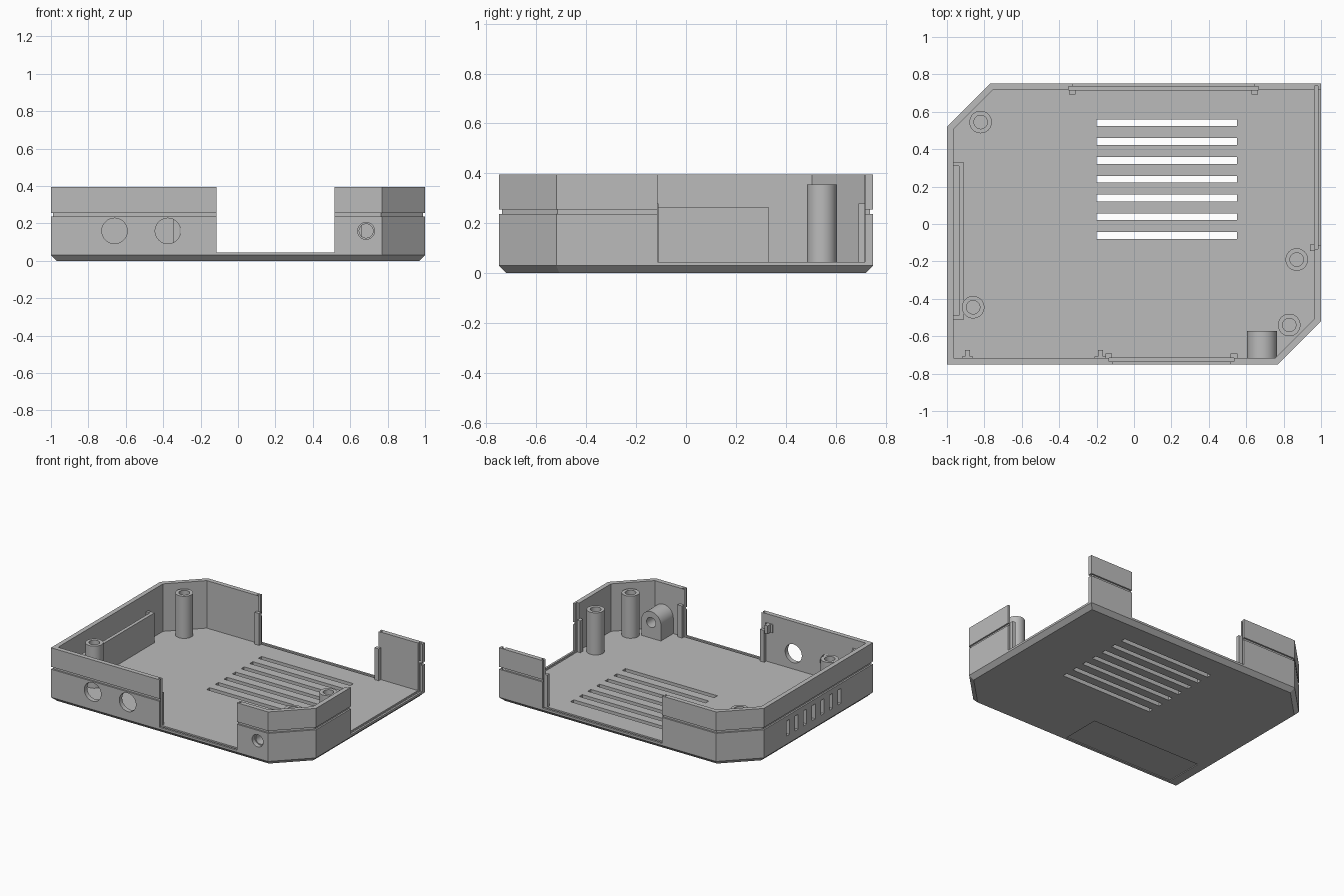
import bpy, bmesh, math
from mathutils import Vector, Matrix

if "Cube" in bpy.data.objects:
    bpy.data.objects.remove(bpy.data.objects["Cube"])

mat = bpy.data.materials.new("grey_plastic")
mat.diffuse_color = (0.5, 0.5, 0.5, 1)
mat.use_nodes = True
mat.node_tree.nodes["Principled BSDF"].inputs["Base Color"].default_value = mat.diffuse_color

OUTLINE = [(-1, -.75), (.77, -.75), (1, -.52), (1, .75), (-.77, .75), (-1, .52)]
FLOOR, TOP = .045, .395


def inset(points, d):
    """Offset a convex counter-clockwise outline inwards by d."""
    out = []
    n = len(points)
    for i in range(n):
        a, b, c = (Vector(points[j % n]) for j in (i - 1, i, i + 1))
        e, f = (b - a).normalized(), (c - b).normalized()
        n1, n2 = Vector((-e.y, e.x)), Vector((-f.y, f.x))
        out.append(b + (n1 + n2) * d / (1 + n1.dot(n2)))
    return out


def finish(name, bm):
    bmesh.ops.recalc_face_normals(bm, faces=bm.faces)
    me = bpy.data.meshes.new(name)
    bm.to_mesh(me)
    bm.free()
    me.materials.append(mat)
    ob = bpy.data.objects.new(name, me)
    bpy.context.collection.objects.link(ob)
    return ob


def box(name, x0, x1, y0, y1, z0, z1):
    bm = bmesh.new()
    m = Matrix.Translation(((x0 + x1) / 2, (y0 + y1) / 2, (z0 + z1) / 2))
    bmesh.ops.create_cube(bm, size=1, matrix=m @ Matrix.Diagonal((x1 - x0, y1 - y0, z1 - z0, 1)))
    return finish(name, bm)


def cylinder(name, r, depth, centre, along_y=False):
    bm = bmesh.new()
    m = Matrix.Translation(centre)
    if along_y:
        m = m @ Matrix.Rotation(math.pi / 2, 4, 'X')
    bmesh.ops.create_cone(bm, cap_ends=True, segments=48, radius1=r, radius2=r, depth=depth, matrix=m)
    return finish(name, bm)


def cut(ob, *cutters):
    for c in cutters:
        c.hide_render = True
        mod = ob.modifiers.new("cut", 'BOOLEAN')
        mod.operation, mod.solver, mod.object = 'DIFFERENCE', 'EXACT', c
        bpy.context.view_layer.objects.active = ob
        bpy.ops.object.modifier_apply(modifier=mod.name)
        bpy.data.objects.remove(c)


def smooth(ob):
    bpy.ops.object.select_all(action='DESELECT')
    ob.select_set(True)
    bpy.context.view_layer.objects.active = ob
    bpy.ops.object.shade_smooth_by_angle(angle=math.radians(30))


# Tray: floor, bevelled bottom edge, grooved outer wall and inner wall
bm = bmesh.new()
rings = []
for d, z in [(.03, 0), (0, .03), (0, .237), (.012, .237), (.012, .255), (0, .255),
             (0, TOP), (.034, TOP), (.034, FLOOR)]:
    rings.append([bm.verts.new((p.x, p.y, z)) for p in inset(OUTLINE, d)])
for a, b in zip(rings, rings[1:]):
    for i in range(6):
        j = (i + 1) % 6
        bm.faces.new((a[i], a[j], b[j], b[i]))
bm.faces.new(rings[0])
bm.faces.new(rings[-1])
tray = finish("case_tray", bm)

# Wall openings for the front, back and right connector panels
cut(tray,
    box("front_gap", -.115, .515, -.8, -.70, FLOOR, .5),
    box("back_gap", -.33, .645, .70, .8, FLOOR, .5),
    box("right_gap", .95, 1.1, -.115, .718, FLOOR, .5))
# Slots that hold the panels
cut(tray,
    box("front_slot", -.135, .535, -.735, -.717, .033, .5),
    box("back_slot", -.35, .665, .717, .735, .033, .5),
    box("right_slot", .965, .985, -.135, .738, .033, .5))
# Floor vents, side vents and underside recess
for i in range(7):
    y = -.062 + i * .1005
    cut(tray, box("floor_vent", -.2, .55, y - .018, y + .018, -.1, .1))
    y = -.36 + i * .1
    cut(tray, box("side_vent", -1.1, -.95, y - .018, y + .018, .09, .2))
cut(tray, box("underside_recess", -.9, 0, -.70, -.41, -.1, .006))

# Round front openings
for x, r in [(-.66, .068), (-.375, .068), (.685, .045)]:
    cut(tray, cylinder("round_opening", r, .12, (x, -.75, .16), True))
smooth(tray)

# Hollow screw posts
for x, y in [(-.82, .545), (-.86, -.445), (.87, -.19), (.83, -.54)]:
    post = cylinder("screw_post", .06, .32, (x, y, .195))
    cut(post, cylinder("screw_hole", .036, .28, (x, y, .26)))
    smooth(post)

# Retaining ribs beside the panel openings
for x in (-.135, .535):
    box("front_rib", x - .018, x + .018, -.717, -.692, .04, .28)
for x in (-.33, .645):
    box("back_rib", x - .018, x + .018, .692, .717, .04, .28)
box("right_rib", .94, .965, -.145, -.11, .04, .28)

# Pocket behind the side vents
pocket = box("side_pocket", -.97, -.91, -.51, .33, .04, .265)
cut(pocket, box("pocket_space", -1.1, -.935, -.49, .31, FLOOR, .4))

# Small lid clips on the front wall
for x in (-.89, -.18):
    box("clip_base", x - .03, x + .03, -.72, -.708, .27, .33)
    box("clip_hook", x - .013, x + .013, -.71, -.675, .27, .33)

# Round-topped socket housing
bm = bmesh.new()
prof = [(.605, .04), (.765, .04)]
prof += [(.685 + .08 * math.cos(t), .16 + .08 * math.sin(t))
         for t in (math.pi * k / 24 for k in range(25))]
face = bm.faces.new([bm.verts.new((x, -.718, z)) for x, z in prof])
ext = bmesh.ops.extrude_face_region(bm, geom=[face])
bmesh.ops.translate(bm, vec=(0, .146, 0), verts=[v for v in ext["geom"] if isinstance(v, bmesh.types.BMVert)])
housing = finish("socket_housing", bm)
cut(housing, cylinder("socket_hole", .037, .4, (.685, -.65, .16), True))
smooth(housing)
